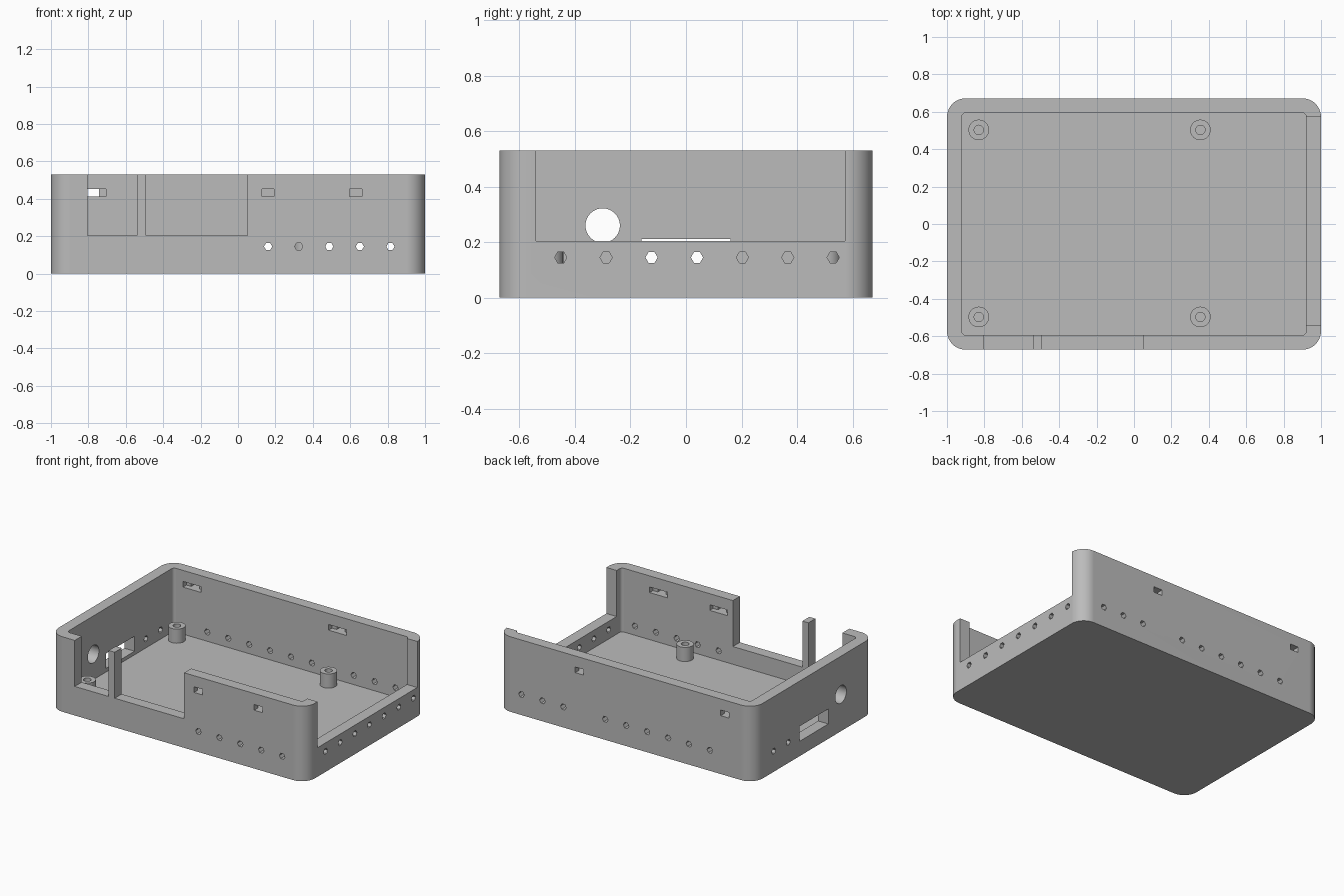
import bpy, bmesh, math
from mathutils import Matrix

if "Cube" in bpy.data.objects:
    bpy.data.objects.remove(bpy.data.objects["Cube"], do_unlink=True)

HX, HY, H = 1.0, 0.672, 0.53      # outer half sizes and height
WALL, FLOOR, SILL = 0.08, 0.08, 0.205
VENT_Z, PITCH = 0.145, 0.1635

grey = bpy.data.materials.new("plain grey")
grey.use_nodes = True
colour = (0.5, 0.5, 0.5, 1)
grey.diffuse_color = colour
grey.node_tree.nodes["Principled BSDF"].inputs["Base Color"].default_value = colour


def make_object(name, bm):
    bmesh.ops.recalc_face_normals(bm, faces=bm.faces[:])
    mesh = bpy.data.meshes.new(name)
    bm.to_mesh(mesh)
    bm.free()
    mesh.materials.append(grey)
    obj = bpy.data.objects.new(name, mesh)
    bpy.context.collection.objects.link(obj)
    return obj


def activate(obj):
    bpy.ops.object.select_all(action='DESELECT')
    obj.select_set(True)
    bpy.context.view_layer.objects.active = obj


def rounded_block(name, hx, hy, z0, z1, r, steps):
    """Rounded rectangle extruded from z0 to z1."""
    bm = bmesh.new()
    ring = []
    for k, (sx, sy) in enumerate(((1, 1), (-1, 1), (-1, -1), (1, -1))):
        for i in range(steps + 1):
            a = (k + i / steps) * math.pi / 2
            ring.append(bm.verts.new((sx * (hx - r) + r * math.cos(a),
                                      sy * (hy - r) + r * math.sin(a), z0)))
    base = bm.faces.new(ring)
    top = bmesh.ops.extrude_face_region(bm, geom=[base])["geom"]
    moved = [v for v in top if isinstance(v, bmesh.types.BMVert)]
    bmesh.ops.translate(bm, verts=moved, vec=(0, 0, z1 - z0))
    return make_object(name, bm)


def add_box(bm, x0, x1, y0, y1, z0, z1):
    m = Matrix.Translation(((x0 + x1) / 2, (y0 + y1) / 2, (z0 + z1) / 2))
    bmesh.ops.create_cube(bm, size=1, matrix=m @ Matrix.Diagonal((x1 - x0, y1 - y0, z1 - z0, 1)))


def add_drill(bm, axis, centre, r, sides):
    """Cylinder through a wall along x or y, with a corner pointing up."""
    if axis == 'Y':
        turn = Matrix.Rotation(math.pi / 2, 4, 'X') @ Matrix.Rotation(math.pi / 2, 4, 'Z')
    else:
        turn = Matrix.Rotation(math.pi / 2, 4, 'Y')
    bmesh.ops.create_cone(bm, cap_ends=True, segments=sides, radius1=r, radius2=r,
                          depth=WALL * 2, matrix=Matrix.Translation(centre) @ turn)


def cut(target, cutter):
    cutter.hide_render = True
    mod = target.modifiers.new("cut", 'BOOLEAN')
    mod.operation, mod.solver, mod.object = 'DIFFERENCE', 'EXACT', cutter
    activate(target)
    bpy.ops.object.modifier_apply(modifier=mod.name)
    bpy.data.objects.remove(cutter, do_unlink=True)


# Tray with hollow inside
tray = rounded_block("tray_shell", HX, HY, 0, H, 0.1, 10)
cut(tray, rounded_block("cavity_cutter", HX - WALL, HY - WALL + 0.002, FLOOR, H + 0.1, 0.02, 4))

# Wall openings, cable slot, round port and vent holes
wx, wy = HX - WALL / 2, HY - WALL / 2
bm = bmesh.new()
for x0, x1 in ((-0.805, -0.54), (-0.493, 0.05)):
    add_box(bm, x0, x1, -HY - 0.05, -HY + WALL + 0.03, SILL, H + 0.1)
add_box(bm, HX - WALL - 0.03, HX + 0.05, -0.54, 0.572, SILL, H + 0.1)
add_box(bm, -HX - 0.05, -HX + WALL + 0.03, -0.16, 0.16, 0.105, 0.211)
add_drill(bm, 'X', (-wx, -0.3, 0.26), 0.062, 40)
for i in range(5):
    add_drill(bm, 'Y', (0.815 - i * PITCH, -wy, VENT_Z), 0.022, 6)
for i in range(10):
    if i != 3:
        add_drill(bm, 'Y', (0.815 - i * PITCH, wy, VENT_Z), 0.022, 6)
for i in range(7):
    add_drill(bm, 'X', (wx, 0.53 - i * PITCH, VENT_Z), 0.022, 6)
for y in (0.45, 0.286):
    add_drill(bm, 'X', (-wx, y, VENT_Z), 0.022, 6)
cut(tray, make_object("opening_cutter", bm))

# Lid catches: wide pocket inside, narrow window through to the outside
catches = ((0.16, -1), (0.63, -1), (-0.775, 1), (0.362, 1))
for half, near, far in ((0.07, HY - WALL - 0.03, HY - 0.04),
                        (0.033, HY - WALL - 0.03, HY + 0.05)):
    bm = bmesh.new()
    for x, side in catches:
        y0, y1 = sorted((side * near, side * far))
        add_box(bm, x - half, x + half, y0, y1, 0.412, 0.452)
    cut(tray, make_object("catch_cutter", bm))


def finish(obj):
    activate(obj)
    bpy.ops.object.shade_smooth_by_angle(angle=math.radians(30))
    mod = obj.modifiers.new("even_shading", 'WEIGHTED_NORMAL')
    mod.keep_sharp = True


finish(tray)

# Hollow screw posts on the floor
for side, x in (("right", -0.83), ("left", 0.355)):
    for end, y in (("back", 0.503), ("front", -0.497)):
        bm = bmesh.new()
        profile = [bm.verts.new((r, 0, z)) for r, z in
                   ((0.025, 0), (0.025, 0.1), (0.055, 0.1), (0.055, 0))]
        edges = [bm.edges.new(pair) for pair in zip(profile, profile[1:])]
        bmesh.ops.spin(bm, geom=profile + edges, cent=(0, 0, 0), axis=(0, 0, 1),
                       angle=math.tau, steps=32, use_merge=True)
        bmesh.ops.remove_doubles(bm, verts=bm.verts[:], dist=0.0001)
        post = make_object(f"screw_post_{end}_{side}", bm)
        post.location = (x, y, FLOOR)
        finish(post)
